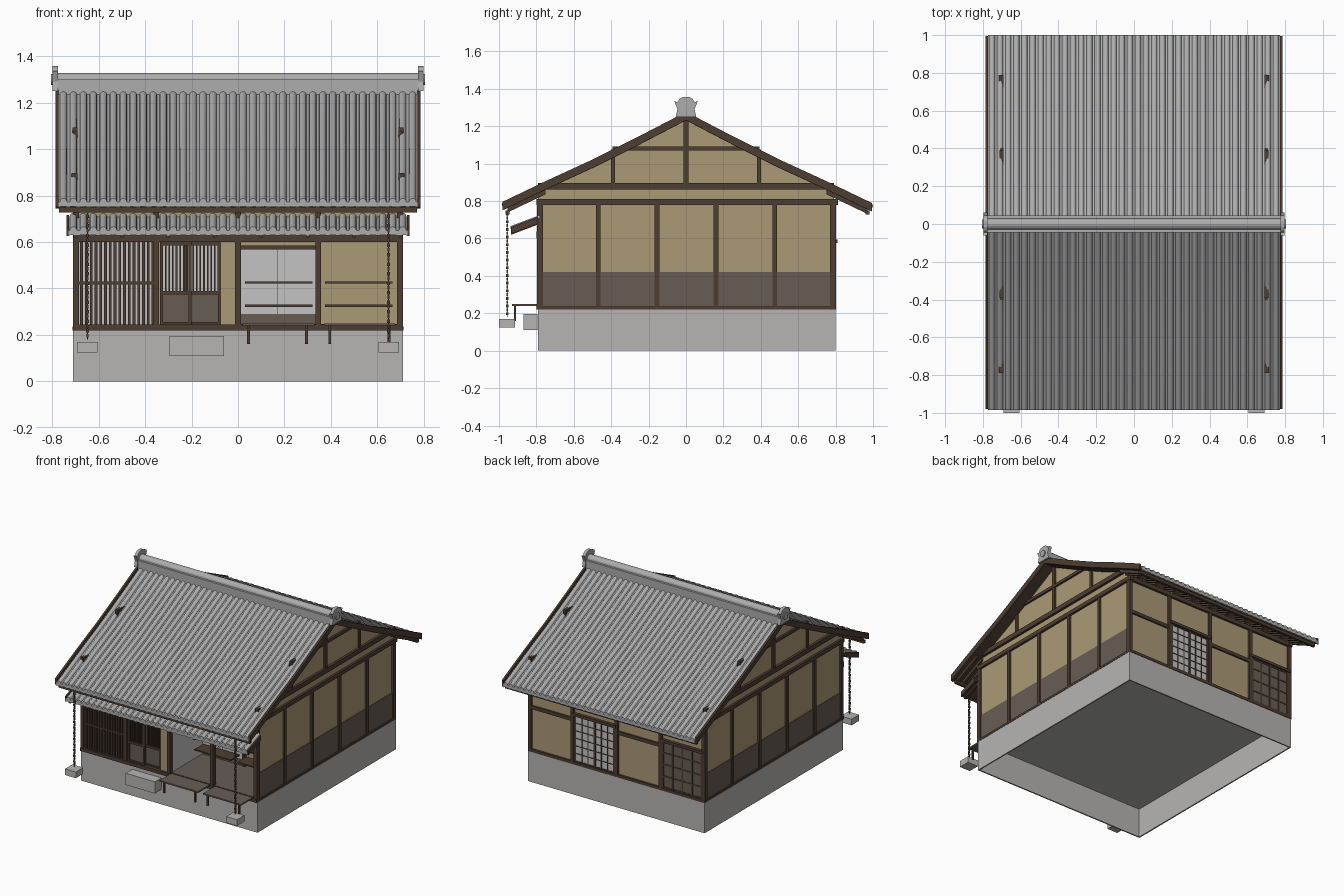
import bpy, bmesh, math

cube = bpy.data.objects.get("Cube")
if cube:
    bpy.data.objects.remove(cube, do_unlink=True)


def material(name, r, g, b):
    m = bpy.data.materials.new(name)
    m.use_nodes = True
    m.diffuse_color = (r, g, b, 1)
    m.node_tree.nodes["Principled BSDF"].inputs["Base Color"].default_value = (r, g, b, 1)
    return m


timber = material("dark timber", .075, .048, .032)
board = material("weathered board", .135, .108, .09)
plaster = material("tan plaster", .41, .32, .18)
stone = material("grey stone", .47, .46, .45)
tile = material("roof tile grey", .42, .42, .42)
paper = material("pale paper", .56, .55, .55)


def finish(name, bm, mat, smooth=False):
    bmesh.ops.recalc_face_normals(bm, faces=bm.faces)
    me = bpy.data.meshes.new(name)
    bm.to_mesh(me)
    bm.free()
    me.materials.append(mat)
    ob = bpy.data.objects.new(name, me)
    bpy.context.collection.objects.link(ob)
    if smooth:
        bpy.ops.object.select_all(action='DESELECT')
        ob.select_set(True)
        bpy.context.view_layer.objects.active = ob
        bpy.ops.object.shade_smooth_by_angle(angle=math.radians(50))
    return ob


def add_prism(bm, pts, x0, x1):
    """Extrude a y-z outline along x."""
    a = [bm.verts.new((x0, y, z)) for y, z in pts]
    b = [bm.verts.new((x1, y, z)) for y, z in pts]
    bm.faces.new(a)
    bm.faces.new(b[::-1])
    for i in range(len(pts)):
        j = (i + 1) % len(pts)
        bm.faces.new((a[i], b[i], b[j], a[j]))


def prisms(name, mat, items):
    bm = bmesh.new()
    for pts, x0, x1 in items:
        add_prism(bm, pts, x0, x1)
    return finish(name, bm, mat)


def boxes(name, mat, *items):
    """Each item is x0, x1, y0, y1, z0, z1."""
    return prisms(name, mat, [([(c, e), (d, e), (d, f), (c, f)], a, b)
                              for a, b, c, d, e, f in items])


def both_sides(items):
    return list(items) + [(-b, -a, *rest) for a, b, *rest in items]


# Roof curve: height of the verge top at a distance from the ridge
CURVE = [(0, 1.275), (.25, 1.145), (.5, 1.02), (.75, .905), (1, .785)]


def roof_z(y):
    y = abs(y)
    for (a, za), (b, zb) in zip(CURVE, CURVE[1:]):
        if y <= b:
            return za + (zb - za) * (y - a) / (b - a)
    return CURVE[-1][1]


def band(ys, top, bottom):
    return [(y, roof_z(y) + top) for y in ys] + [(y, roof_z(y) + bottom) for y in reversed(ys)]


def tiles(name, path, half, count):
    """Ribbed tile sheet swept down a y-z path, with a turned-down eave edge."""
    pitch = 2 * half / count
    xs = [(-half, 0)]
    for i in range(count):
        for k in range(7):
            t = math.pi * k / 6
            xs.append((-half + pitch * (i + .14 + .36 * (1 - math.cos(t))), .016 * math.sin(t)))
    xs.append((half, 0))
    bm = bmesh.new()
    rows = [[bm.verts.new((x, y, z + h)) for x, h in xs] for y, z in path]
    y, z = path[-1]
    rows.append([bm.verts.new((x, y, z - .022 + h * .2)) for x, h in xs])
    for r, s in zip(rows, rows[1:]):
        for i in range(len(xs) - 1):
            bm.faces.new((r[i], r[i + 1], s[i + 1], s[i]))
    return finish(name, bm, tile, True)


# Hollow stone plinth with a floor plate
boxes("plinth", stone, (-.71, .71, -.79, -.78, 0, .225), (-.71, .71, .79, .80, 0, .225),
      (-.71, -.70, -.78, .79, 0, .225), (.70, .71, -.78, .79, 0, .225),
      (-.70, .70, -.78, .79, .215, .225))
boxes("step_stone", stone, (-.295, -.06, -.87, -.795, .11, .195))
boxes("chain_stones", stone, *both_sides([(.605, .692, -1, -.915, .125, .17)]))

# Gable side walls
boxes("side_walls", plaster, *both_sides([(.685, .698, -.78, .79, .225, .80)]))
boxes("side_wainscot", board, *both_sides([(.69, .703, -.78, .79, .235, .42)]))
gy = [-.79, -.75, -.5, -.25, 0, .25, .5, .75, .79]
gable = [(-.79, .79)] + [(y, roof_z(y) - .035) for y in gy] + [(.79, .79)]
prisms("gable_walls", plaster, [(gable, .685, .698), (gable, -.698, -.685)])
frame = [(.685, .711, y - .0125, y + .0125, .225, .785) for y in (-.777, -.47, -.155, .16, .475, .787)]
frame += [(.685, .714, -.80, .812, .78, .81), (.685, .712, -.79, .80, .22, .236),
          (.69, .716, -.79, .79, .862, .897), (.69, .712, -.392, .392, 1.07, 1.092),
          (.69, .71, -.0125, .0125, .89, 1.24)]
frame += [(.69, .709, y - .01, y + .01, .89, 1.075) for y in (-.39, .39)]
boxes("side_frame", timber, *both_sides(frame))

# Back wall: plaster bays, a paper window and a boarded door
bays = [-.698, -.355, 0, .355, .698]
boxes("back_wall", plaster, (-.69, .69, .775, .788, .225, .84))
boxes("back_frame", timber, *[(x - .0125, x + .0125, .77, .803, .225, .79) for x in bays],
      (-.71, .71, .77, .805, .78, .81), (-.71, .71, .77, .803, .22, .24),
      (.355, .70, .78, .80, .53, .555), (-.355, 0, .78, .80, .53, .555),
      (0, .355, .78, .81, .575, .595), (-.70, -.355, .78, .81, .575, .595))
boxes("back_paper_window", paper, (.012, .343, .78, .794, .24, .575))
boxes("back_window_grid", timber,
      *[(x - w, x + w, .78, .798, .24, .575) for x, w in
        ((.02, .007), (.075, .003), (.125, .003), (.178, .009), (.23, .003), (.28, .003), (.335, .007))],
      *[(.012, .343, .78, .797, z - .003, z + .003) for z in (.245, .3, .355, .41, .465, .52, .57)])
boxes("back_board_door", board, (-.686, -.367, .78, .794, .24, .575))
boxes("back_door_grid", timber,
      *[(x - .006, x + .006, .78, .798, .24, .575) for x in (-.68, -.605, -.527, -.45, -.373)],
      *[(-.686, -.367, .78, .797, z - .005, z + .005) for z in (.245, .325, .41, .495, .57)])

# Front frame
boxes("front_frame", timber, (-.71, .71, -.80, -.765, .22, .245), (-.71, .71, -.80, -.765, .60, .637),
      (-.71, .71, -.80, -.765, .78, .81),
      *[(x - .0125, x + .0125, -.797, -.765, .24, .79) for x in (-.697, -.352, 0, .345, .697)])
boxes("front_upper_wall", plaster, (-.69, .69, -.785, -.77, .635, .84))

# Slatted window bay
boxes("lattice_backing", paper, (-.69, -.36, -.755, -.745, .245, .60))
boxes("lattice_slats", timber,
      *[(-.679 + i * .0205, -.667 + i * .0205, -.79, -.762, .245, .60) for i in range(16)],
      (-.69, -.36, -.793, -.765, .418, .43))

# Entrance bay with two overlapping sliding doors
boxes("entrance_wall", plaster, (-.075, -.01, -.785, -.77, .245, .60))
boxes("door_boards", board, (-.335, -.20, -.782, -.774, .245, .385), (-.23, -.075, -.768, -.76, .245, .385))
boxes("door_paper", paper, (-.335, -.20, -.768, -.762, .385, .59), (-.23, -.075, -.756, -.75, .385, .59))
door = []
for x0, x1, y in ((-.335, -.20, -.79), (-.232, -.075, -.776)):
    door += [(x0, x0 + .012, y, y + .02, .245, .60), (x1 - .012, x1, y, y + .02, .245, .60),
             (x0, x1, y, y + .02, .375, .39), (x0, x1, y, y + .02, .585, .60),
             (x0, x1, y, y + .02, .245, .255)]
    n = round((x1 - x0) / .0155)
    door += [(x0 + (i + .3) * .0155, x0 + (i + .75) * .0155, y + .003, y + .018, .385, .59) for i in range(n)]
boxes("door_lattice", timber, *door)

# Open porch, recessed behind the front posts
boxes("porch_floor", board, (.01, .69, -.78, -.40, .235, .247))
boxes("porch_ceiling", timber, (.0, .69, -.78, -.40, .637, .645))
boxes("porch_side_wall", paper, (-.008, .008, -.765, -.40, .245, .64))
boxes("porch_back_wall", plaster, (0, .69, -.41, -.40, .245, .64))
boxes("porch_paper_doors", paper, (.01, .333, -.422, -.41, .29, .57))
boxes("porch_door_boards", board, (.01, .333, -.424, -.41, .247, .29))
boxes("porch_door_frame", timber, (.01, .345, -.43, -.41, .568, .585), (.169, .172, -.426, -.41, .29, .57),
      (.335, .355, -.43, -.41, .245, .64))
boxes("porch_shelves", timber, *[(x, x + .29, -.54, -.44, z, z + .009)
                                 for x in (.03, .375) for z in (.321, .421)])

# Benches in front of the porch
boxes("bench_tops", board, (.02, .33, -.93, -.795, .24, .25), (.37, .675, -.93, -.795, .24, .25))
boxes("bench_legs", timber, *[(x - .006, x + .006, -.92, -.908, .16, .242) for x in (.045, .295, .395, .65)])

# Main roof: deck, verge boards, rafters and tiles
ry = [-.97, -.75, -.5, -.25, 0, .25, .5, .75, .985]
prisms("roof_deck", timber, [(band(ry, -.024, -.044), -.775, .775)])
vy = [-.98] + ry[1:-1] + [.995]
verge = band(vy, .002, -.043)
prisms("verge_boards", timber, [(verge, .772, .786), (verge, -.786, -.772)])
rafters = []
for i in range(32):
    x = -.75 + i * 1.5 / 31
    for ys in ([-.955, -.75], [.75, .97]):
        rafters.append((band(ys, -.043, -.068), x - .008, x + .008))
prisms("eave_rafters", timber, rafters)
boxes("eave_battens", timber, (-.77, .77, -.965, -.945, .728, .75), (-.77, .77, .96, .98, .728, .75))
for name, s, end in (("front_tiles", -1, .985), ("back_tiles", 1, 1.0)):
    tiles(name, [(s * y, roof_z(y) - .02) for y in (0, .25, .5, .75, end)], .773, 36)

# Ridge with end ornaments
boxes("ridge_base", tile, (-.785, .785, -.045, .045, 1.235, 1.30))
ridge = [(.03 * math.cos(t), 1.30 + .028 * math.sin(t)) for t in [math.pi * i / 8 for i in range(9)]]
prisms("ridge_cap", tile, [(ridge, -.79, .79)])
half = [(.055, 1.25), (.046, 1.29), (.062, 1.335), (.046, 1.328), (.034, 1.348), (.015, 1.357)]
orn = half + [(-y, z) for y, z in reversed(half)]
prisms("ridge_ornaments", tile, [(orn, .775, .798), (orn, -.798, -.775)])
disc = [(.024 * math.cos(i * math.pi / 6), 1.30 + .024 * math.sin(i * math.pi / 6)) for i in range(12)]
prisms("ridge_end_discs", tile, [(disc, .795, .805), (disc, -.805, -.795)])

# Small roof over the front
pent = [(-.79, .70), (-.935, .645)]


def pent_band(top, bottom):
    return [(y, z + top) for y, z in pent] + [(y, z + bottom) for y, z in pent[::-1]]


prisms("pent_deck", timber, [(pent_band(0, -.012), -.73, .73)])
prisms("pent_verges", timber, [(pent_band(.016, -.02), .728, .738), (pent_band(.016, -.02), -.738, -.728)])
prisms("pent_rafters", timber, [(pent_band(-.01, -.025), -.70 + i * .2 - .008, -.70 + i * .2 + .008)
                                for i in range(8)])
tiles("pent_tiles", [(-.78, .71), (-.938, .65)], .73, 34)

# Rain chains of alternating links
links = []
for i in range(27):
    a, b = (.007, .004) if i % 2 else (.004, .007)
    z = .19 + i * .0205
    links += both_sides([(.648 - a, .648 + a, -.955 - b, -.955 + b, z, z + .015)])
boxes("rain_chains", timber, *links)
boxes("chain_cores", timber, *both_sides([(.6465, .6495, -.9565, -.9535, .18, .75)]))
